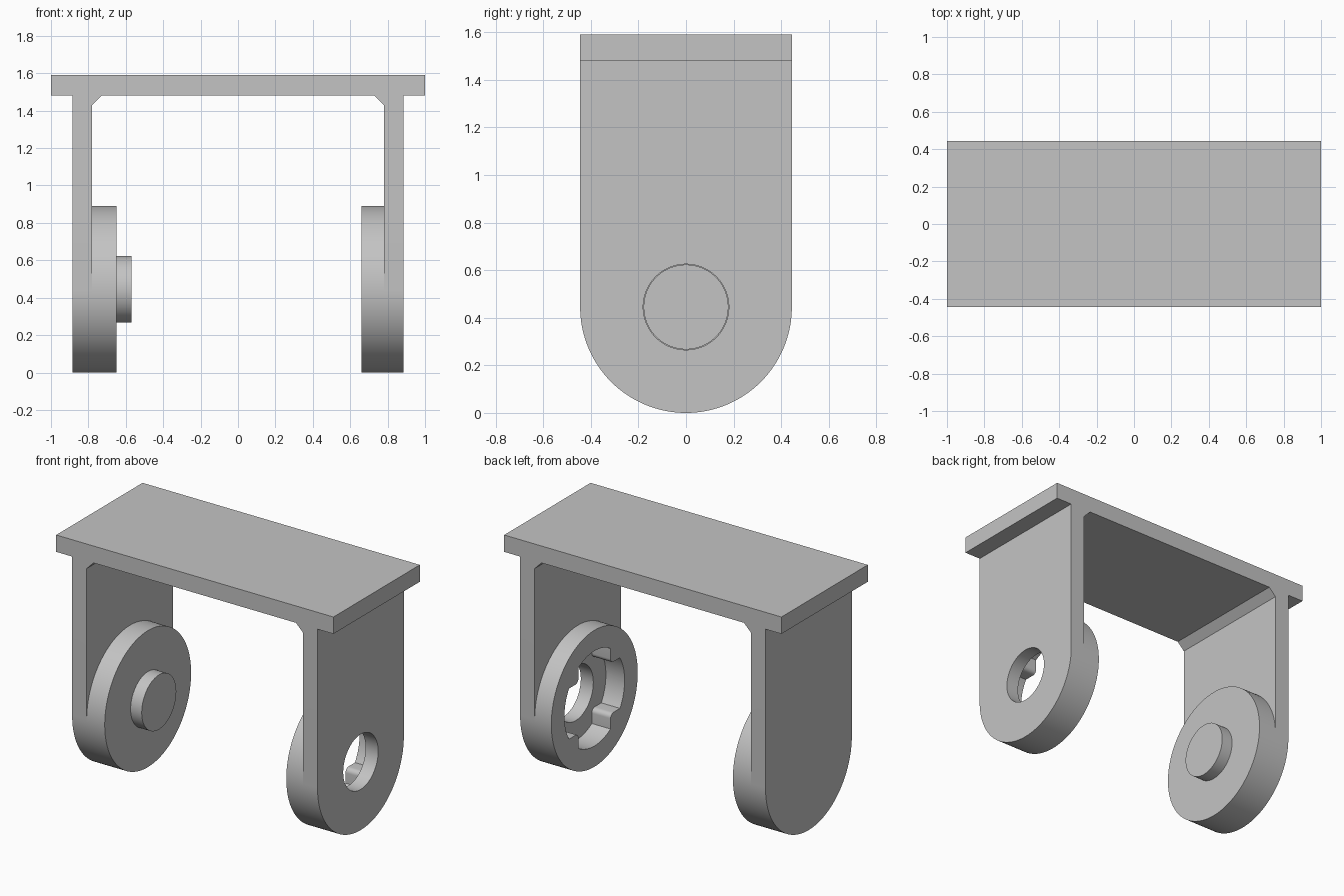
import bpy, bmesh
from math import sin, cos, asin, pi
from mathutils import Vector

cube = bpy.data.objects.get("Cube")
if cube:
    bpy.data.objects.remove(cube, do_unlink=True)

# Main dimensions
R = 0.445            # half depth, arm end radius and disc radius
TOP, UNDER = 1.59, 1.48
ARM_IN, ARM_OUT = 0.78, 0.885
GUSSET = 0.05
SEGS = 128

grey = bpy.data.materials.new("plain grey")
grey.use_nodes = True
grey.diffuse_color = (0.55, 0.55, 0.55, 1)
grey.node_tree.nodes["Principled BSDF"].inputs["Base Color"].default_value = (0.55, 0.55, 0.55, 1)


def extrude_profile(name, points, direction, shape=None):
    """Closed 3D outline swept along a direction; shape() may edit the bmesh."""
    bm = bmesh.new()
    face = bm.faces.new([bm.verts.new(p) for p in points])
    moved = bmesh.ops.extrude_face_region(bm, geom=[face], use_keep_orig=True)["geom"]
    bmesh.ops.translate(bm, vec=Vector(direction),
                        verts=[v for v in moved if isinstance(v, bmesh.types.BMVert)])
    bmesh.ops.recalc_face_normals(bm, faces=bm.faces)
    if shape:
        shape(bm)
    mesh = bpy.data.meshes.new(name)
    bm.to_mesh(mesh)
    bm.free()
    mesh.materials.append(grey)
    obj = bpy.data.objects.new(name, mesh)
    bpy.context.collection.objects.link(obj)
    return obj


def along_x(name, outline, x0, x1):
    """Side outline, relative to the pivot, swept from x0 to x1."""
    return extrude_profile(name, [(x0, y, R + z) for y, z in outline], (x1 - x0, 0, 0))


def circle(radius):
    return [(radius * cos(2 * pi * i / SEGS), radius * sin(2 * pi * i / SEGS))
            for i in range(SEGS)]


def cross_socket(radius, half, fillet):
    """Cross-shaped opening with arc ends and rounded inner corners."""
    a = asin(half / radius)
    c = half + fillet
    quarter = [(radius * cos(a * i / 8), radius * sin(a * i / 8)) for i in range(-8, 9)]
    for i in range(7):
        t = 1.5 * pi - 0.5 * pi * i / 6
        quarter.append((c + fillet * cos(t), c + fillet * sin(t)))
    outline = []
    for k in range(4):
        s, q = sin(k * pi / 2), cos(k * pi / 2)
        outline += [(y * q - z * s, y * s + z * q) for y, z in quarter]
    return outline


def round_arm_ends(bm):
    edges = [e for e in bm.edges
             if all(v.co.z < 0.001 for v in e.verts)
             and abs(e.verts[0].co.y - e.verts[1].co.y) < 0.001]
    bmesh.ops.bevel(bm, geom=edges, offset=R, segments=SEGS // 4, profile=0.5,
                    affect='EDGES', clamp_overlap=True)
    bmesh.ops.remove_doubles(bm, verts=bm.verts, dist=0.0005)
    bmesh.ops.recalc_face_normals(bm, faces=bm.faces)


def cut(obj, cutter):
    mod = obj.modifiers.new("cut", 'BOOLEAN')
    mod.operation = 'DIFFERENCE'
    mod.solver = 'EXACT'
    mod.object = cutter
    bpy.context.view_layer.objects.active = obj
    bpy.ops.object.modifier_apply(modifier=mod.name)


# Bracket: top plate, gussets and both arms from one front profile
half = [(1, TOP), (1, UNDER), (ARM_OUT, UNDER), (ARM_OUT, 0), (ARM_IN, 0),
        (ARM_IN, UNDER - GUSSET), (ARM_IN - GUSSET, UNDER)]
profile = half + [(-x, z) for x, z in reversed(half)]
bracket = extrude_profile("bracket", [(x, -R, z) for x, z in profile],
                          (0, 2 * R, 0), round_arm_ends)

# Discs on the inner faces of the arms, and the pivot boss
left_disc = along_x("left_socket_disc", circle(R), 0.66, ARM_IN)
right_disc = along_x("right_pivot_disc", circle(R), -ARM_IN, -0.65)
boss = along_x("pivot_boss", circle(0.178), -0.65, -0.57)

# Cross-shaped socket and through hole on the left side
socket = along_x("socket_cutter", cross_socket(0.31, 0.165, 0.03), 0.6, 0.795)
hole = along_x("hole_cutter", circle(0.18), 0.7, 1.0)
cut(left_disc, socket)
cut(bracket, socket)
cut(bracket, hole)
for cutter in (socket, hole):
    bpy.data.objects.remove(cutter, do_unlink=True)

# Smooth curved walls, sharp edges
bpy.ops.object.select_all(action='DESELECT')
for obj in (bracket, left_disc, right_disc, boss):
    obj.select_set(True)
bpy.context.view_layer.objects.active = bracket
bpy.ops.object.shade_smooth_by_angle(angle=pi / 6)
